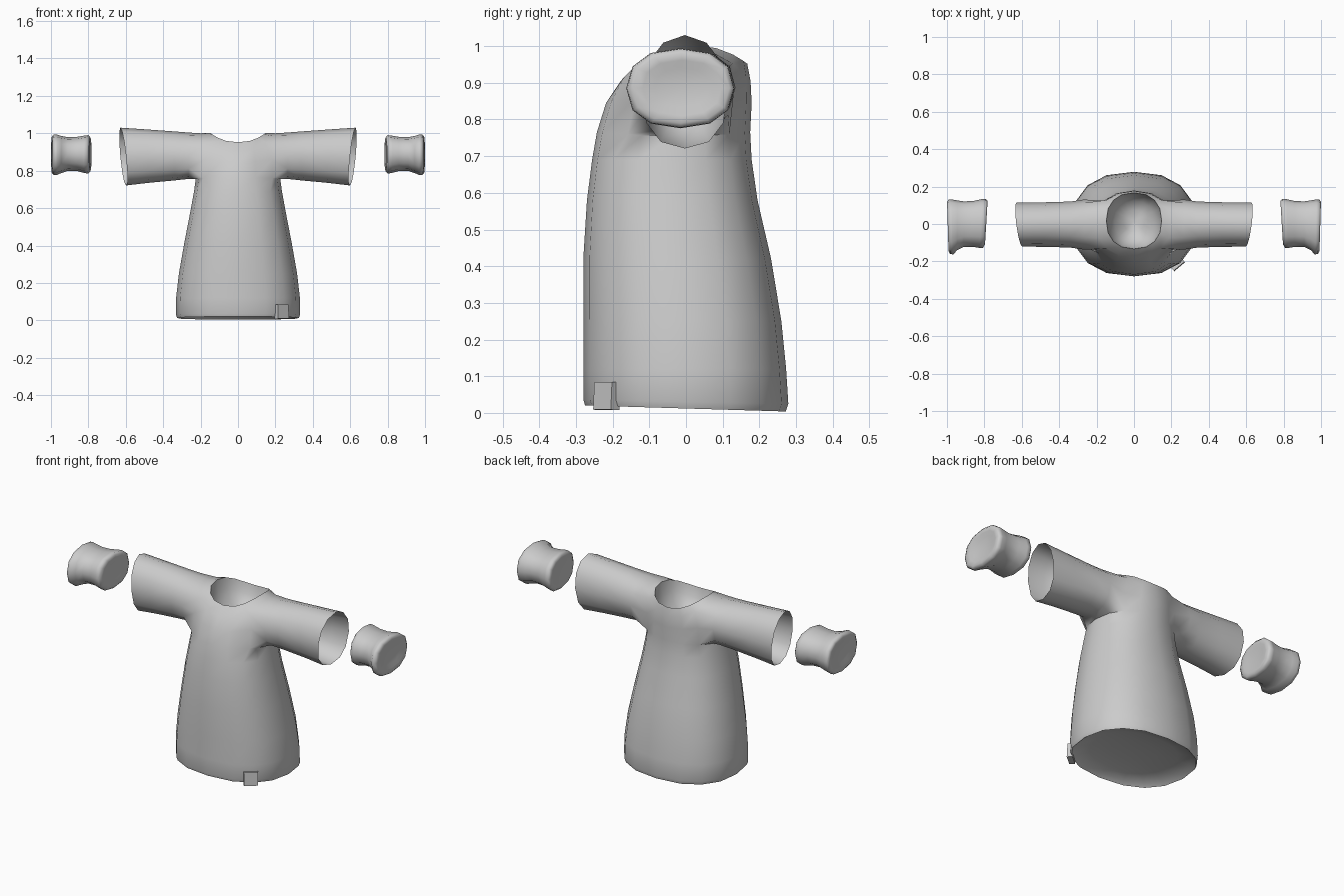
import bpy, bmesh, math
from math import cos, sin, pi, copysign

if "Cube" in bpy.data.objects:
    bpy.data.objects.remove(bpy.data.objects["Cube"], do_unlink=True)

cloth = bpy.data.materials.new("grey cloth")
cloth.use_nodes = True
cloth.diffuse_color = (0.6, 0.6, 0.6, 1)
cloth.node_tree.nodes["Principled BSDF"].inputs["Base Color"].default_value = cloth.diffuse_color

N = 16   # columns round the body
M = 12   # columns round a sleeve or cuff


def finish(bm, name, angle):
    bmesh.ops.recalc_face_normals(bm, faces=bm.faces)
    mesh = bpy.data.meshes.new(name)
    bm.to_mesh(mesh)
    bm.free()
    mesh.materials.append(cloth)
    obj = bpy.data.objects.new(name, mesh)
    bpy.context.collection.objects.link(obj)
    bpy.ops.object.select_all(action="DESELECT")
    obj.select_set(True)
    bpy.context.view_layer.objects.active = obj
    bpy.ops.object.shade_smooth_by_angle(angle=angle)


def bridge(bm, a, b, skip=()):
    n = len(a)
    for i in range(n):
        if i not in skip:
            j = (i + 1) % n
            bm.faces.new((a[i], a[j], b[j], b[i]))


def bowl(bm, loop, offset, steps=4):
    """Close an open edge with a rounded hollow whose lowest point is moved by offset."""
    n = len(loop)
    centre = sum((v.co for v in loop), loop[0].co * 0) / n
    last = loop
    for k in range(1, steps):
        t = k / steps * pi / 2
        ring = [bm.verts.new([centre[i] + (v.co[i] - centre[i]) * cos(t) + offset[i] * sin(t)
                              for i in range(3)]) for v in loop]
        bridge(bm, last, ring)
        last = ring
    tip = bm.verts.new([centre[i] + offset[i] for i in range(3)])
    for i in range(n):
        bm.faces.new((last[i], last[(i + 1) % n], tip))


def power(v, p):
    return copysign(abs(v) ** (2 / p), v)


def body_ring(bm, z, rise, half_x, front, back, p, tilt):
    """rise lifts the two sides above the front and back."""
    ring = []
    for i in range(N):
        a = 2 * pi * i / N
        y = (front + back) / 2 + (back - front) / 2 * power(sin(a), p)
        ring.append(bm.verts.new((half_x * power(cos(a), p), y, z + rise * cos(a) ** 2 + tilt * y)))
    return ring


# Gown body: height, side rise, half width, front, back, squareness, tilt
profile = [
    (0.012, 0, 0.325, -0.275, 0.272, 2.35, -0.03),
    (0.03, 0, 0.332, -0.28, 0.279, 2.35, -0.02),
    (0.12, 0, 0.331, -0.28, 0.273, 2.35, 0),
    (0.25, 0, 0.316, -0.28, 0.26, 2.35, 0),
    (0.42, 0, 0.286, -0.28, 0.232, 2.3, 0),
    (0.58, 0, 0.255, -0.27, 0.195, 2.3, 0),
    (0.69, 0, 0.235, -0.256, 0.179, 2.25, 0),
    (0.765, -0.01, 0.226, -0.243, 0.175, 2.2, 0),
    (0.845, 0.03, 0.226, -0.218, 0.179, 2.1, 0),
    (0.905, 0.095, 0.2, -0.178, 0.176, 2.2, 0),
    (0.952, 0.05, 0.148, -0.133, 0.167, 2.3, 0),
]
bm = bmesh.new()
rings = [body_ring(bm, *row) for row in profile]
low, mid, high = rings[7:10]
# Draw the front corners of the armholes in towards the sleeves
for ring in (low, mid):
    for c in (10, 14):
        ring[c].co.x *= 1.12
        ring[c].co.y *= 0.85
arm_columns = {14, 15, 0, 1, 6, 7, 8, 9}
for k in range(len(rings) - 1):
    bridge(bm, rings[k], rings[k + 1], arm_columns if k in (7, 8) else ())
bowl(bm, rings[-1], (0, 0, -0.16))
bowl(bm, rings[0], (0, 0, 0.045))

# Sleeves: distance out, half depth, bottom, top, slant of the opening
sleeve = [(0.265, 0.134, 0.756, 1.004, 0), (0.34, 0.123, 0.748, 1.01, 0),
          (0.48, 0.119, 0.735, 1.02, 0), (0.614, 0.118, 0.721, 1.03, 0.1)]
for side in (1, -1):
    def col(c):
        return (c if side > 0 else 8 - c) % N
    last = ([low[col(c)] for c in (0, 1, 2)] + [mid[col(2)]]
            + [high[col(c)] for c in (2, 1, 0, -1, -2)]
            + [mid[col(-2)]] + [low[col(c)] for c in (-2, -1)])
    for x, half_y, bottom, top, slant in sleeve:
        ring = []
        for i in range(M):
            a = 2 * pi * i / M - pi / 2
            p = 2.35 if sin(a) < -0.1 else 2     # fuller underside
            y = half_y * power(cos(a), p) - 0.003
            dz = (top - bottom) / 2 * power(sin(a), p)
            ring.append(bm.verts.new((side * (x + slant * (1.3 * y + dz)), y, (top + bottom) / 2 + dz)))
        bridge(bm, last, ring)
        last = ring
    bowl(bm, last, (-side * 0.25, 0, 0))
finish(bm, "gown", 1.0)

# Wrist cuffs with rolled ends: distance out, front, back, bottom, top, slant
cuff = [(0.79, -0.088, 0.1, 0.815, 0.96, -0.06), (0.79, -0.11, 0.122, 0.797, 0.978, -0.06),
        (0.8, -0.127, 0.135, 0.785, 0.99, -0.06), (0.82, -0.128, 0.133, 0.787, 0.988, -0.04),
        (0.86, -0.122, 0.123, 0.798, 0.981, 0), (0.91, -0.122, 0.121, 0.799, 0.979, 0),
        (0.945, -0.14, 0.126, 0.787, 0.986, 0), (0.972, -0.163, 0.132, 0.776, 0.994, 0.03),
        (0.988, -0.16, 0.13, 0.778, 0.992, 0.03), (0.996, -0.145, 0.118, 0.79, 0.981, 0.03),
        (0.994, -0.118, 0.096, 0.81, 0.962, 0.03)]
for side, name in ((1, "left_cuff"), (-1, "right_cuff")):
    bm = bmesh.new()
    rings = []
    for x, front, back, bottom, top, slant in cuff:
        ring = []
        for i in range(M):
            a = 2 * pi * i / M
            y = (front + back) / 2 + (back - front) / 2 * power(cos(a), 2.3)
            z = (bottom + top) / 2 + (top - bottom) / 2 * power(sin(a), 2.3)
            ring.append(bm.verts.new((side * (x + slant * y), y, z)))
        rings.append(ring)
    for a, b in zip(rings, rings[1:]):
        bridge(bm, a, b)
    bowl(bm, rings[0], (side * 0.005, 0, 0), 2)
    bowl(bm, rings[-1], (-side * 0.01, 0, 0), 2)
    finish(bm, name, pi)

# Small tag on the front hem
bpy.ops.mesh.primitive_cube_add(size=1, location=(0.233, -0.216, 0.046),
                                rotation=(math.radians(-3), 0, math.radians(40)))
tag = bpy.context.object
tag.name = "hem_tag"
tag.scale = (0.075, 0.03, 0.076)
tag.data.materials.append(cloth)
